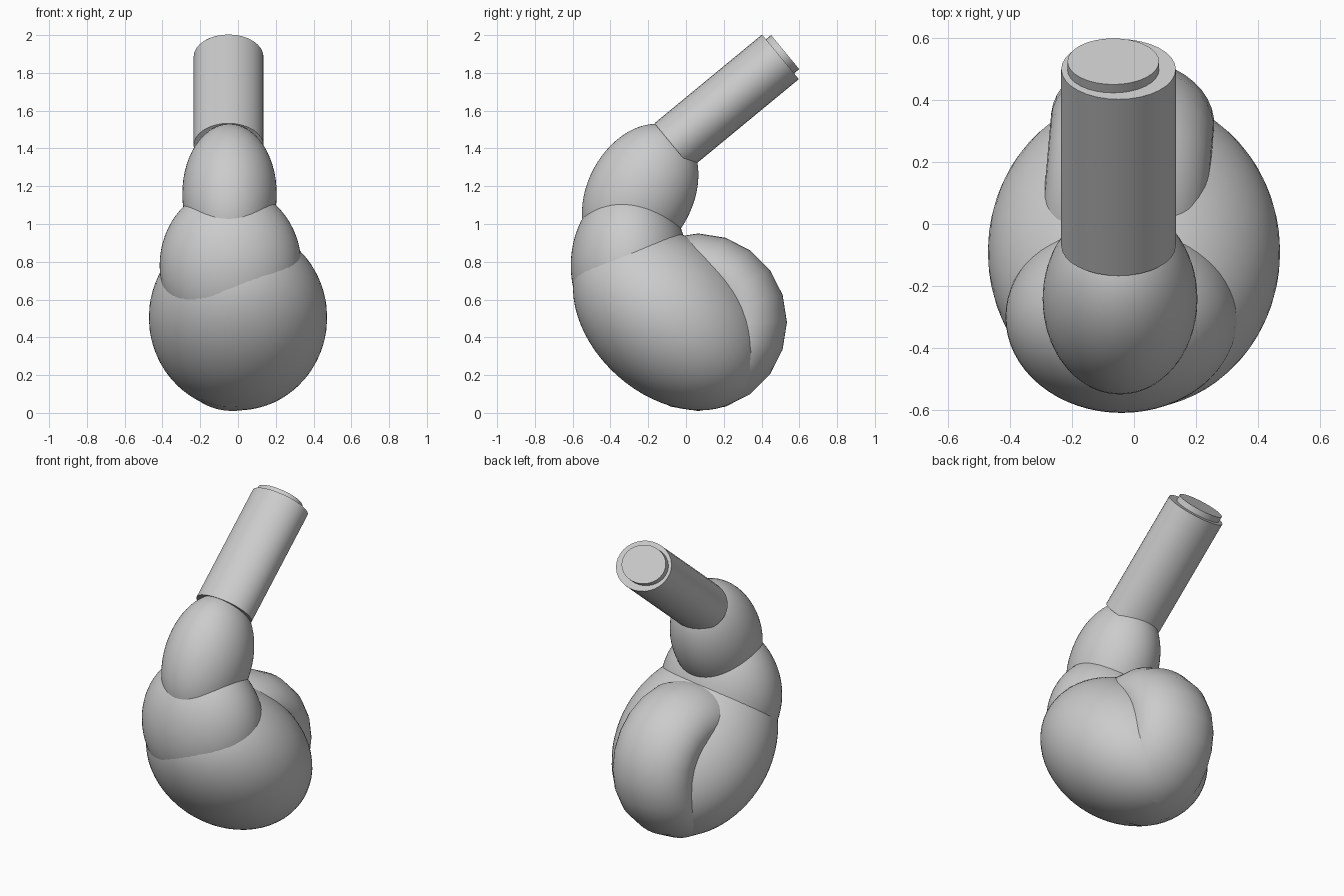
import bpy
import math
from mathutils import Vector

if "Cube" in bpy.data.objects:
    bpy.data.objects.remove(bpy.data.objects["Cube"])


def finish(name, angle=40):
    ob = bpy.context.object
    ob.name = name
    bpy.ops.object.transform_apply(location=False, rotation=True, scale=True)
    bpy.ops.object.shade_smooth_by_angle(angle=math.radians(angle))
    return ob


def ellipsoid(name, centre, radii, tilt=0):
    bpy.ops.mesh.primitive_uv_sphere_add(segments=64, ring_count=32, radius=1, location=centre,
                                         rotation=(math.radians(tilt), 0, 0))
    bpy.context.object.scale = radii
    finish(name)


def oval_tube(name, start, end, rx, ry):
    a, b = Vector(start), Vector(end)
    d = b - a
    # local z follows the axis, local x stays on world x
    tilt = -math.atan2(d.y, d.z)
    bpy.ops.mesh.primitive_cylinder_add(vertices=32, radius=1, depth=1, location=(a + b) / 2,
                                        rotation=(tilt, 0, 0))
    bpy.context.object.scale = (rx, ry, d.length)
    finish(name)


# Main chambers, stacked from the bottom up
ellipsoid("lower_body", (0, -0.09, 0.505), (0.472, 0.575, 0.412), -42)
ellipsoid("middle_bulge", (-0.04, -0.30, 0.78), (0.375, 0.31, 0.417))
ellipsoid("neck_bulb", (-0.045, -0.2425, 1.16), (0.25, 0.28, 0.392), -28)

# Thick ring wrapped into the back of the body
bpy.ops.mesh.primitive_torus_add(major_segments=20, minor_segments=40, major_radius=0.27,
                                 minor_radius=0.2, location=(-0.028, 0.065, 0.48),
                                 rotation=(math.radians(5), math.radians(90), 0))
bpy.context.object.scale = (1, 1, 1.32)
finish("back_lobe")

# Slanted outlet tube and its core, which stands slightly proud
oval_tube("outlet_tube", (-0.05, -0.07, 1.415), (-0.05, 0.50, 1.885), 0.185, 0.153)
oval_tube("outlet_core", (-0.067, -0.045, 1.44), (-0.067, 0.525, 1.91), 0.148, 0.117)
